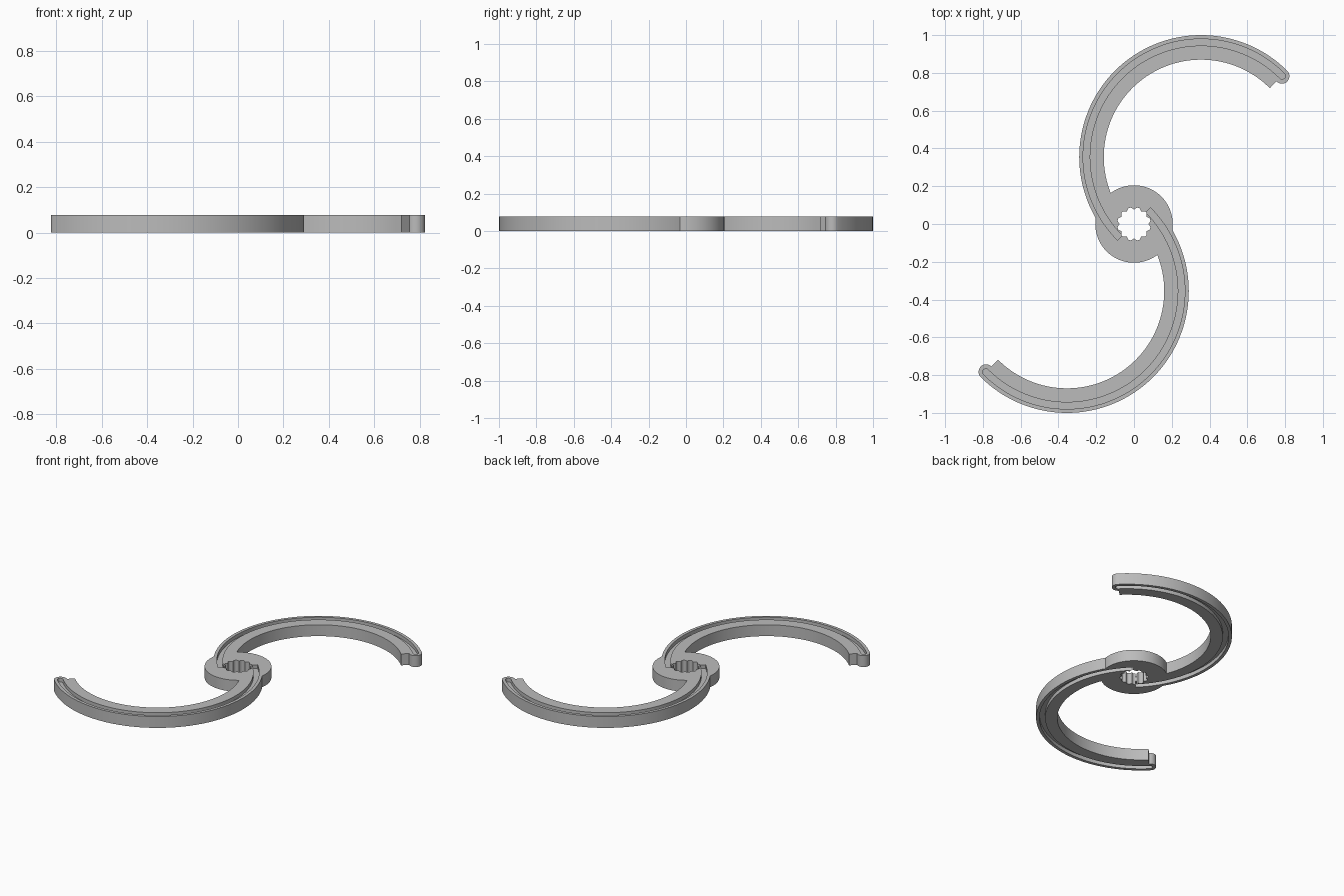
import bpy, bmesh, math

if "Cube" in bpy.data.objects:
    bpy.data.objects.remove(bpy.data.objects["Cube"])

H = 0.077            # thickness
C = 0.355            # arm arc centre (x = y)
R_OUT, R_IN = 0.645, 0.515
R_SLOT, W_SLOT, D_SLOT = 0.607, 0.0175, 0.025

grey = bpy.data.materials.new("light_grey")
grey.diffuse_color = (0.5, 0.5, 0.5, 1)
grey.use_nodes = True
grey.node_tree.nodes["Principled BSDF"].inputs["Base Color"].default_value = grey.diffuse_color


def arc(cx, cy, r, a0, a1, n):
    pts = []
    for i in range(n + 1):
        a = math.radians(a0 + (a1 - a0) * i / n)
        pts.append((cx + r * math.cos(a), cy + r * math.sin(a)))
    return pts


def prism(name, pts, z0, z1, turn=1):
    """Extrude an outline; turn=-1 rotates it half a turn about z."""
    bm = bmesh.new()
    face = bm.faces.new([bm.verts.new((x * turn, y * turn, z0)) for x, y in pts])
    ext = bmesh.ops.extrude_face_region(bm, geom=[face])
    for v in ext["geom"]:
        if isinstance(v, bmesh.types.BMVert):
            v.co.z = z1
    bmesh.ops.recalc_face_normals(bm, faces=bm.faces)
    me = bpy.data.meshes.new(name)
    bm.to_mesh(me)
    bm.free()
    ob = bpy.data.objects.new(name, me)
    me.materials.append(grey)
    bpy.context.collection.objects.link(ob)
    return ob


def combine(base, tool, op):
    bpy.context.view_layer.objects.active = base
    mod = base.modifiers.new(op, 'BOOLEAN')
    mod.operation, mod.solver, mod.object = op, 'EXACT', tool
    bpy.ops.object.modifier_apply(modifier=mod.name)
    bpy.data.objects.remove(tool, do_unlink=True)


def band(r0, r1, n):
    """Half-ring outline with a rounded lip at the free end."""
    lip = 0.04 if r1 == R_OUT else (r1 - r0) / 2
    k = math.sqrt(0.5) * (r1 - lip)
    pts = arc(C, C, r1, 225, 45, n)
    pts += arc(C + k, C + k, lip, 45, -135, 16)[1:]
    if r1 - 2 * lip > r0 + 1e-4:
        pts.append((C + r0 * math.sqrt(0.5),) * 2)
    pts += arc(C, C, r0, 45, 225, n)[1:]
    return pts


# Round hub joined with the two curved arms
body = prism("spiral_arms_and_hub", arc(0, 0, 0.205, 0, 360, 72)[:-1], 0, H)
for turn in (1, -1):
    combine(body, prism("arm", band(R_IN, R_OUT, 64), 0, H, turn), 'UNION')

# Scalloped bore through the hub
bore = []
for i in range(96):
    a = 2 * math.pi * i / 96
    r = 0.075 + 0.014 * abs(math.sin(6 * a))
    bore.append((r * math.cos(a), r * math.sin(a)))
combine(body, prism("bore", bore, -0.1, H + 0.1), 'DIFFERENCE')

# Narrow grooves along the arms, top and bottom
slot = band(R_SLOT - W_SLOT, R_SLOT + W_SLOT, 64)
for turn in (1, -1):
    for z0, z1 in ((H - D_SLOT, H + 0.05), (-0.05, D_SLOT)):
        combine(body, prism("groove", slot, z0, z1, turn), 'DIFFERENCE')

bpy.ops.object.select_all(action='DESELECT')
body.select_set(True)
bpy.context.view_layer.objects.active = body
bpy.ops.object.shade_smooth_by_angle(angle=math.radians(25))
